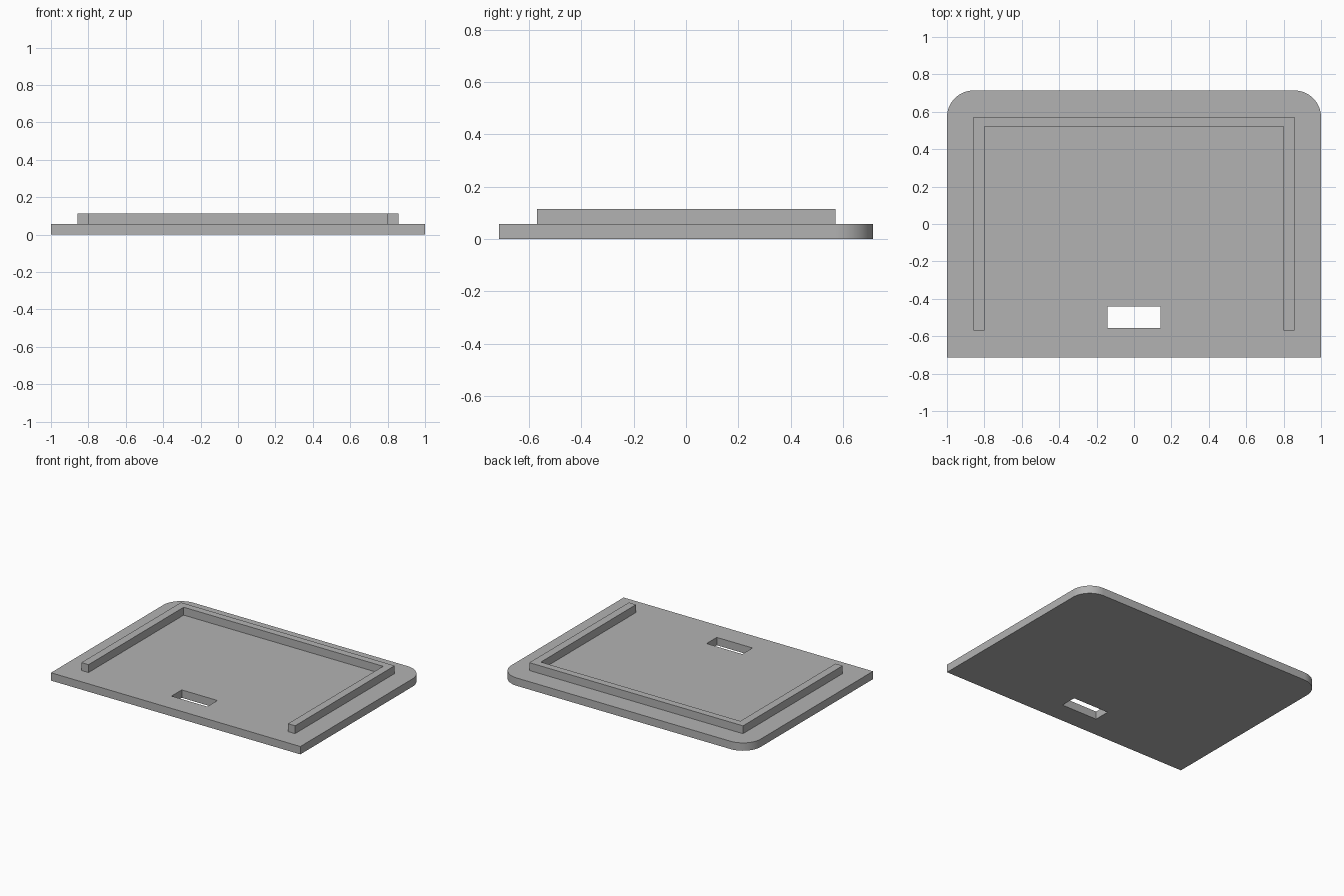
import bpy
import bmesh
from math import cos, sin, pi, radians

default_cube = bpy.data.objects.get("Cube")
if default_cube:
    bpy.data.objects.remove(default_cube, do_unlink=True)

HALF_W, HALF_D = 1.0, 0.714
PLATE_TOP, RIM_TOP = 0.057, 0.114
RADIUS, STEPS = 0.143, 16

grey = bpy.data.materials.new("mid grey")
grey.use_nodes = True
colour = (0.448, 0.448, 0.448, 1)
grey.diffuse_color = colour
grey.node_tree.nodes["Principled BSDF"].inputs["Base Color"].default_value = colour


def prism(name, outline, bottom, top):
    """Extrude a counter-clockwise outline upwards into a solid."""
    bm = bmesh.new()
    face = bm.faces.new([bm.verts.new((x, y, bottom)) for x, y in outline])
    new = bmesh.ops.extrude_face_region(bm, geom=[face])["geom"]
    bmesh.ops.translate(bm, vec=(0, 0, top - bottom),
                        verts=[v for v in new if isinstance(v, bmesh.types.BMVert)])
    bmesh.ops.recalc_face_normals(bm, faces=bm.faces)
    mesh = bpy.data.meshes.new(name)
    bm.to_mesh(mesh)
    bm.free()
    mesh.materials.append(grey)
    obj = bpy.data.objects.new(name, mesh)
    bpy.context.collection.objects.link(obj)
    return obj


def corner(cx, cy, start):
    """Points of a quarter-round corner."""
    return [(cx + RADIUS * cos(start + pi / 2 * i / STEPS),
             cy + RADIUS * sin(start + pi / 2 * i / STEPS)) for i in range(STEPS + 1)]


# Base plate: square front corners, rounded back corners
plate = prism("base_plate",
              [(-HALF_W, -HALF_D), (HALF_W, -HALF_D)]
              + corner(HALF_W - RADIUS, HALF_D - RADIUS, 0)
              + corner(RADIUS - HALF_W, HALF_D - RADIUS, pi / 2),
              0, PLATE_TOP)

# Rectangular slot near the front edge
slot = prism("slot_cutter",
             [(-0.143, -0.557), (0.143, -0.557), (0.143, -0.44), (-0.143, -0.44)],
             -0.1, 0.2)
slot.hide_render = True
cut = plate.modifiers.new("slot", 'BOOLEAN')
cut.operation = 'DIFFERENCE'
cut.solver = 'EXACT'
cut.object = slot
bpy.context.view_layer.objects.active = plate
bpy.ops.object.modifier_apply(modifier=cut.name)
bpy.data.objects.remove(slot, do_unlink=True)

# Raised U-shaped rim, open at the front
right_half = [(0.8, 0.52), (0.8, -0.57), (0.857, -0.57), (0.857, 0.571)]
left_half = [(-x, y) for x, y in reversed(right_half)]
prism("raised_rim", right_half + left_half, PLATE_TOP, RIM_TOP)

# Smooth rounded corners, crisp edges elsewhere
bpy.ops.object.select_all(action='DESELECT')
plate.select_set(True)
bpy.context.view_layer.objects.active = plate
bpy.ops.object.shade_smooth_by_angle(angle=radians(30))
